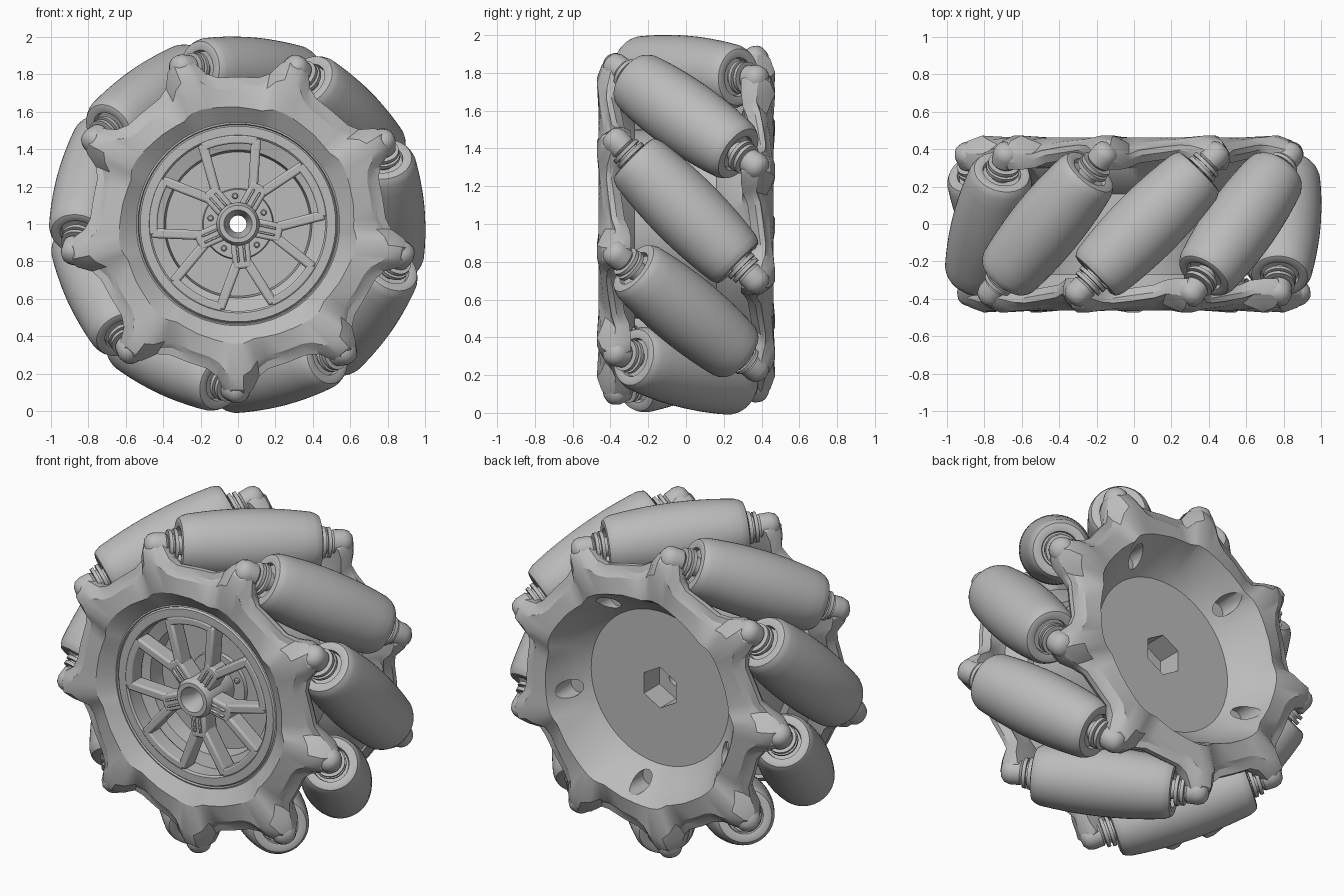
import bpy, bmesh, math
from math import sin, cos, radians, pi
from mathutils import Matrix, Vector

if "Cube" in bpy.data.objects:
    bpy.data.objects.remove(bpy.data.objects["Cube"])

grey = bpy.data.materials.new("plain grey")
grey.use_nodes = True
grey.diffuse_color = (0.5, 0.5, 0.5, 1)
grey.node_tree.nodes["Principled BSDF"].inputs["Base Color"].default_value = (0.5, 0.5, 0.5, 1)

CENTRE = Matrix.Translation((0, 0, 1))
ALONG_Y = CENTRE @ Matrix.Rotation(-pi / 2, 4, 'X')
ROLLERS, SPOKES = 9, 5
PITCH = 360 / ROLLERS
STEM = -84          # angle of the first spoke stem


def polar(r, deg, y=0.0):
    return Vector((r * cos(radians(deg)), y, r * sin(radians(deg))))


def shade(ob, angle):
    bpy.ops.object.select_all(action='DESELECT')
    ob.select_set(True)
    bpy.context.view_layer.objects.active = ob
    bpy.ops.object.shade_smooth_by_angle(angle=radians(angle))


def finish(name, bm, matrix, bevel=0.0, angle=35):
    bmesh.ops.remove_doubles(bm, verts=bm.verts, dist=1e-5)
    bmesh.ops.recalc_face_normals(bm, faces=bm.faces)
    me = bpy.data.meshes.new(name)
    bm.to_mesh(me)
    bm.free()
    me.materials.append(grey)
    ob = bpy.data.objects.new(name, me)
    bpy.context.collection.objects.link(ob)
    ob.matrix_world = matrix
    if bevel:
        mod = ob.modifiers.new("soft edges", 'BEVEL')
        mod.width, mod.segments, mod.limit_method = bevel, 2, 'ANGLE'
        mod.angle_limit = radians(35)
    shade(ob, angle)
    return ob


def skin(bm, loops, wrap):
    """Bridge a closed circle of point loops."""
    rows = [[bm.verts.new(p) for p in loop] for loop in loops]
    n = len(rows[0])
    for i, a in enumerate(rows):
        b = rows[(i + 1) % len(rows)]
        for j in range(n if wrap else n - 1):
            k = (j + 1) % n
            bm.faces.new((a[j], a[k], b[k], b[j]))


def lathe(name, profile, matrix, segs=48, wrap=False):
    """Turn (radius, height) points around local z."""
    bm = bmesh.new()
    skin(bm, [[(r * cos(2 * pi * i / segs), r * sin(2 * pi * i / segs), h)
               for r, h in profile] for i in range(segs)], wrap)
    return finish(name, bm, matrix)


def cut(target, cutter, angle):
    mod = target.modifiers.new("cut", 'BOOLEAN')
    mod.operation, mod.object, mod.solver = 'DIFFERENCE', cutter, 'EXACT'
    bpy.context.view_layer.objects.active = target
    bpy.ops.object.modifier_apply(modifier=mod.name)
    bpy.data.objects.remove(cutter)
    shade(target, angle)


# Side plates: lobed rings, each lug a ridge that drops off steeply on one side
# Columns: angle from lug, outer radius, lug weight, front setback, inner face
LUG = [(-20, .785, 0, .05, .34), (-12, .79, 0, .035, .355), (-8, .82, .3, .02, .34),
       (-5, .89, .8, .01, .30), (-2.5, .925, 1, 0, .29), (2, .925, 1, 0, .29),
       (5, .89, .8, .035, .29), (8, .82, .3, .075, .30), (12, .79, 0, .07, .325)]


def side_plate(name, inner, inner_end, matrix):
    loops = []
    for k in range(ROLLERS):
        for off, rad, w, back, inside in LUG:
            a = 30 + k * PITCH + off
            crest = .64 - .3 * back
            section = inner + [
                (crest, -.462), (crest + .6 * (rad - crest), -.472 + .6 * back),
                (rad - .04, -.465 + .02 * w + .9 * back), (rad, -.45 + .055 * w + .8 * back),
                (rad, -inside - .04), (rad - .03, -inside), (.74, -inside - .02)] + inner_end
            loops.append([polar(r, a, y) for r, y in section])
    bm = bmesh.new()
    skin(bm, loops, True)
    return finish(name, bm, matrix, angle=28)


side_plate("front_side_plate", [(.54, -.4)], [(.64, -.35), (.54, -.27), (.5, -.27)], CENTRE)
flip = CENTRE @ Matrix.Rotation(pi, 4, polar(1, 5))
back_plate = side_plate("back_side_plate", [(.465, -.25), (.5, -.28), (.57, -.36)],
                        [(.65, -.3), (.6, -.22), (.465, -.14)], flip)

# Screw recesses in the back funnel
bm = bmesh.new()
for k in range(SPOKES):
    place = Matrix.Translation(polar(.555, STEM + 72 * k, .38)) @ Matrix.Rotation(pi / 2, 4, 'X')
    bmesh.ops.create_cone(bm, cap_ends=True, segments=24, radius1=.052, radius2=.052,
                          depth=.24, matrix=place)
cut(back_plate, finish("screw_recess_cutter", bm, CENTRE), 28)

# Central body: back disc, barrel, front rim, cup and hub
body = lathe("central_body", [
    (.045, .25), (.47, .25), (.5, .22), (.5, -.3), (.55, -.36), (.55, -.4), (.535, -.405),
    (.53, -.395), (.522, -.405), (.475, -.405), (.465, -.395), (.465, -.3), (.395, -.28),
    (.385, -.18), (.19, -.18), (.185, -.2), (.115, -.2), (.115, -.42), (.10, -.445),
    (.075, -.445), (.045, -.36)], ALONG_Y, 72, True)
bm = bmesh.new()
bmesh.ops.create_cone(bm, cap_ends=True, segments=6, radius1=.125, radius2=.125, depth=.3,
                      matrix=Matrix.Translation((0, 0, .25)))
cut(body, finish("hex_socket_cutter", bm, ALONG_Y), 35)


# Spokes: five Y shapes joined by arcs near the rim
def prism(name, outline, y0, y1, bevel):
    bm = bmesh.new()
    lo, hi = ([bm.verts.new((p.x, y, p.z)) for p in outline] for y in (y0, y1))
    bm.faces.new(lo)
    bm.faces.new(hi)
    for i in range(len(lo)):
        j = (i + 1) % len(lo)
        bm.faces.new((lo[i], lo[j], hi[j], hi[i]))
    finish(name, bm, CENTRE, bevel)


def bar(a, b, width):
    d = (b - a).normalized()
    side = Vector((-d.z, 0, d.x)) * width / 2
    return [a - side, b - side, b + side, a + side]


for k in range(SPOKES):
    a = STEM + 72 * k
    prism("spoke_stem", bar(polar(.09, a), polar(.24, a), .1), -.412, -.3, .012)
    for s in (-1, 1):
        prism("spoke_arm", bar(polar(.195, a + 6 * s), polar(.465, a + 18 * s), .052),
              -.41, -.31, .012)
        # raised ribs either side of the stem slot
        prism("stem_rib", bar(polar(.115, a + 9 * s), polar(.205, a + 5 * s), .012),
              -.425, -.4, .004)
    arc = [a + 17 + 38 * i / 8 for i in range(9)]
    prism("spoke_arc", [polar(.43, t) for t in arc] + [polar(.475, t) for t in reversed(arc)],
          -.41, -.31, .008)
    lathe("hub_bolt", [(0, 0), (.016, 0), (.016, .015), (.01, .02), (0, .02)],
          Matrix.Translation(polar(.15, a + 36, -.195)) @ CENTRE @ Matrix.Rotation(pi / 2, 4, 'X'), 16)

# Rollers, with axles, collars and lug bosses, slanted around the wheel
rim = [(.05, .365), (.098, .365), (.103, .392), (.13, .398), (.15, .392), (.161, .375)]
edge = rim + [(.195 - .2 * t * t, t) for t in (.35, .28, .21, .14, .07, 0)]
roller_profile = edge + [(r, -h) for r, h in reversed(edge[:-1])]
pin = [(.055, 0), (.055, .405), (.09, .405), (.09, .425), (.065, .425), (.065, .437),
       (.085, .437), (.085, .457), (.055, .457), (.055, .5), (0, .5)]
boss = [(0, .46), (.06, .46), (.07, .472), (.072, .53), (.062, .562), (.037, .582), (0, .588)]

for k in range(ROLLERS):
    a = 5 + PITCH * k
    out = polar(1, a)
    axis = (polar(1, a + 90) + Vector((0, -1, 0))).normalized()
    rot = Matrix((out, axis.cross(out), axis)).transposed().to_4x4()
    place = CENTRE @ Matrix.Translation(out * .805) @ rot
    lathe("roller", roller_profile, place)
    for end in (Matrix.Identity(4), Matrix.Rotation(pi, 4, 'X')):
        lathe("axle_and_collars", pin, place @ end, 28)
        lathe("lug_boss", boss, place @ end, 24)
